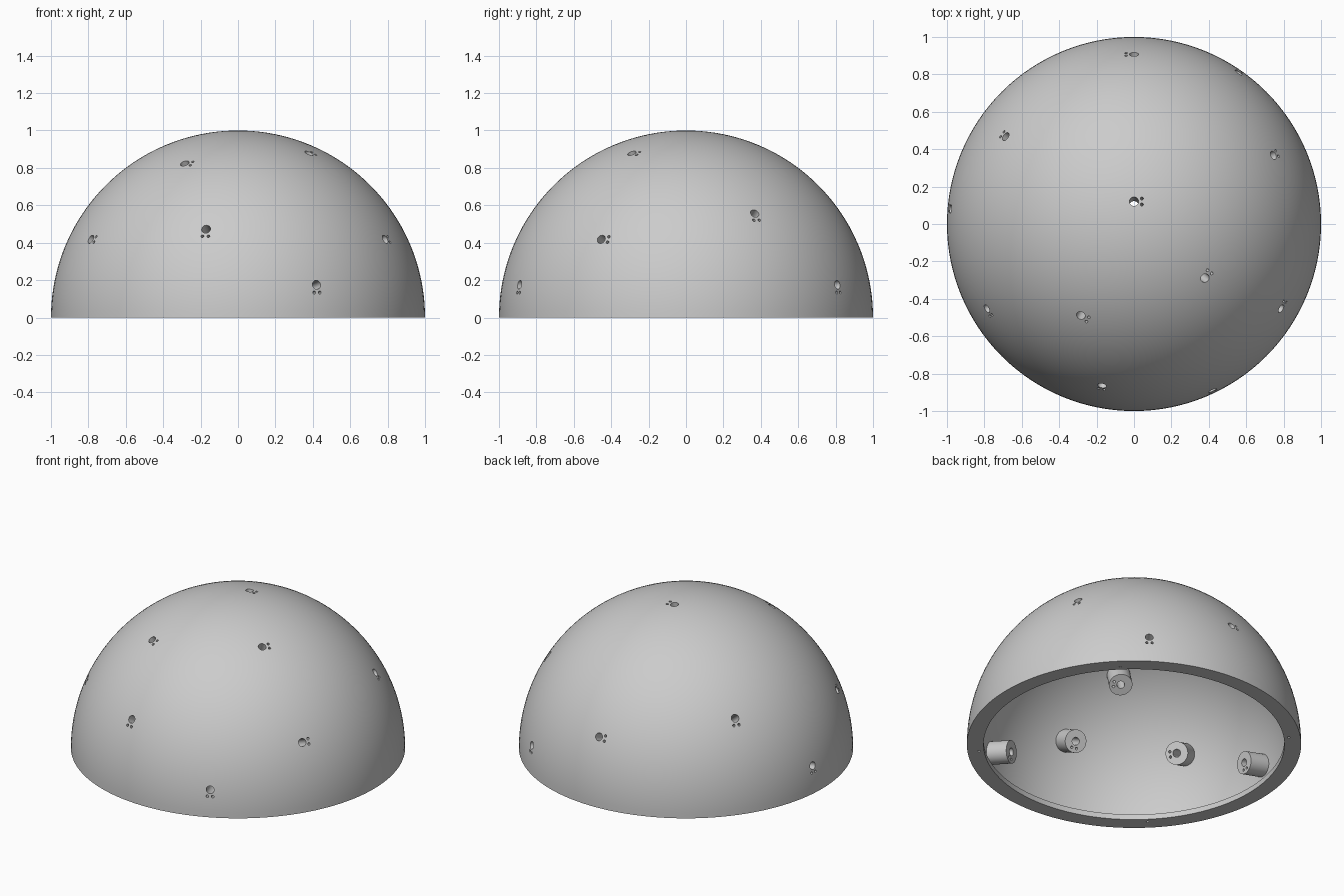
import bpy
import bmesh
from math import sin, cos, pi, radians, asin
from mathutils import Matrix, Vector

cube = bpy.data.objects.get("Cube")
if cube:
    bpy.data.objects.remove(cube)

OUTER, INNER, LIP, LIP_TOP = 1.0, 0.955, 0.90, 0.035
SOCKET_END, SOCKET_R = 0.82, 0.07

grey = bpy.data.materials.new("matte grey")
grey.use_nodes = True
grey.diffuse_color = (0.6, 0.6, 0.6, 1)
grey.node_tree.nodes["Principled BSDF"].inputs["Base Color"].default_value = (0.6, 0.6, 0.6, 1)


def make_object(name, bm):
    bmesh.ops.recalc_face_normals(bm, faces=bm.faces[:])
    mesh = bpy.data.meshes.new(name)
    bm.to_mesh(mesh)
    bm.free()
    mesh.materials.append(grey)
    obj = bpy.data.objects.new(name, mesh)
    bpy.context.collection.objects.link(obj)
    return obj


def add_cylinder(bm, frame, radius, low, high, x=0, y=0, sides=24):
    place = frame @ Matrix.Translation((x, y, (low + high) / 2))
    bmesh.ops.create_cone(bm, cap_ends=True, segments=sides, radius1=radius,
                          radius2=radius, depth=high - low, matrix=place)


def finish(obj, cutter):
    mod = obj.modifiers.new("holes", "BOOLEAN")
    mod.operation, mod.solver, mod.object = "DIFFERENCE", "EXACT", cutter
    bpy.ops.object.select_all(action="DESELECT")
    obj.select_set(True)
    bpy.context.view_layer.objects.active = obj
    bpy.ops.object.modifier_apply(modifier=mod.name)
    bpy.ops.object.shade_smooth_by_angle(angle=radians(30))


def arc(radius, start, end, steps):
    angles = [start + (end - start) * i / steps for i in range(steps + 1)]
    return [(radius * cos(a), radius * sin(a)) for a in angles]


# Hollow dome with an inward lip, revolved from its section
section = arc(OUTER, 0, pi / 2, 40)
section += arc(INNER, pi / 2, asin(LIP_TOP / INNER), 40)
section += [(LIP, LIP_TOP), (LIP, 0)]
bm = bmesh.new()
verts = [bm.verts.new((r if r > 1e-6 else 0, 0, z)) for r, z in section]
edges = [bm.edges.new((a, b)) for a, b in zip(verts, verts[1:] + verts[:1])]
bmesh.ops.spin(bm, geom=verts + edges, cent=(0, 0, 0), axis=(0, 0, 1),
               angle=2 * pi, steps=128, use_merge=True)
bmesh.ops.remove_doubles(bm, verts=bm.verts[:], dist=1e-5)
bmesh.ops.dissolve_degenerate(bm, dist=1e-6, edges=bm.edges[:])
# the section runs along the axis at the crown, so drop the leftover wire
bmesh.ops.delete(bm, geom=[e for e in bm.edges if not e.link_faces], context="EDGES")
dome = make_object("dome_shell", bm)

# Hole directions, and the side on which each pin pair sits
ports = [
    ((0, 0.12, 0.99), "clockwise"),
    ((0, 0.91, 0.42), "counter"),
    ((-0.79, -0.455, 0.42), "counter"),
    ((0.79, -0.455, 0.42), "counter"),
    ((0.38, -0.29, 0.88), "counter"),
    ((-0.285, -0.49, 0.825), "counter"),
    ((-0.69, 0.47, 0.56), "below"),
    ((0.75, 0.37, 0.56), "below"),
    ((-0.17, -0.86, 0.47), "below"),
    ((0.42, -0.89, 0.175), "below"),
    ((0.56, 0.81, 0.175), "below"),
    ((-0.98, 0.08, 0.175), "below"),
]

cut = bmesh.new()
sockets = []
for i, (point, side) in enumerate(ports):
    out = Vector(point).normalized()
    east = Vector((0, 0, 1)).cross(out).normalized()
    toward = {"counter": east, "clockwise": -east, "below": east.cross(out)}[side]
    across = out.cross(toward)
    frame = Matrix((toward, across, out)).transposed().to_4x4()

    # Cylindrical socket inside the shell
    bm = bmesh.new()
    add_cylinder(bm, frame, SOCKET_R, SOCKET_END, 0.97, sides=48)
    sockets.append(make_object(f"socket_{i + 1}", bm))

    # Main bore and two pin holes
    add_cylinder(cut, frame, 0.024, 0.7, 1.1)
    for y in (-0.016, 0.016):
        add_cylinder(cut, frame, 0.008, 0.7, 1.1, x=0.042, y=y, sides=16)

# Four small fixing holes in the rim
for k in range(4):
    turn = Matrix.Rotation(pi / 4 + k * pi / 2, 4, "Z")
    add_cylinder(cut, turn, 0.008, -0.02, 0.025, x=0.93, sides=16)

cutter = make_object("hole_cutter", cut)
cutter.hide_render = True
for obj in [dome] + sockets:
    finish(obj, cutter)
cutter.hide_set(True)
